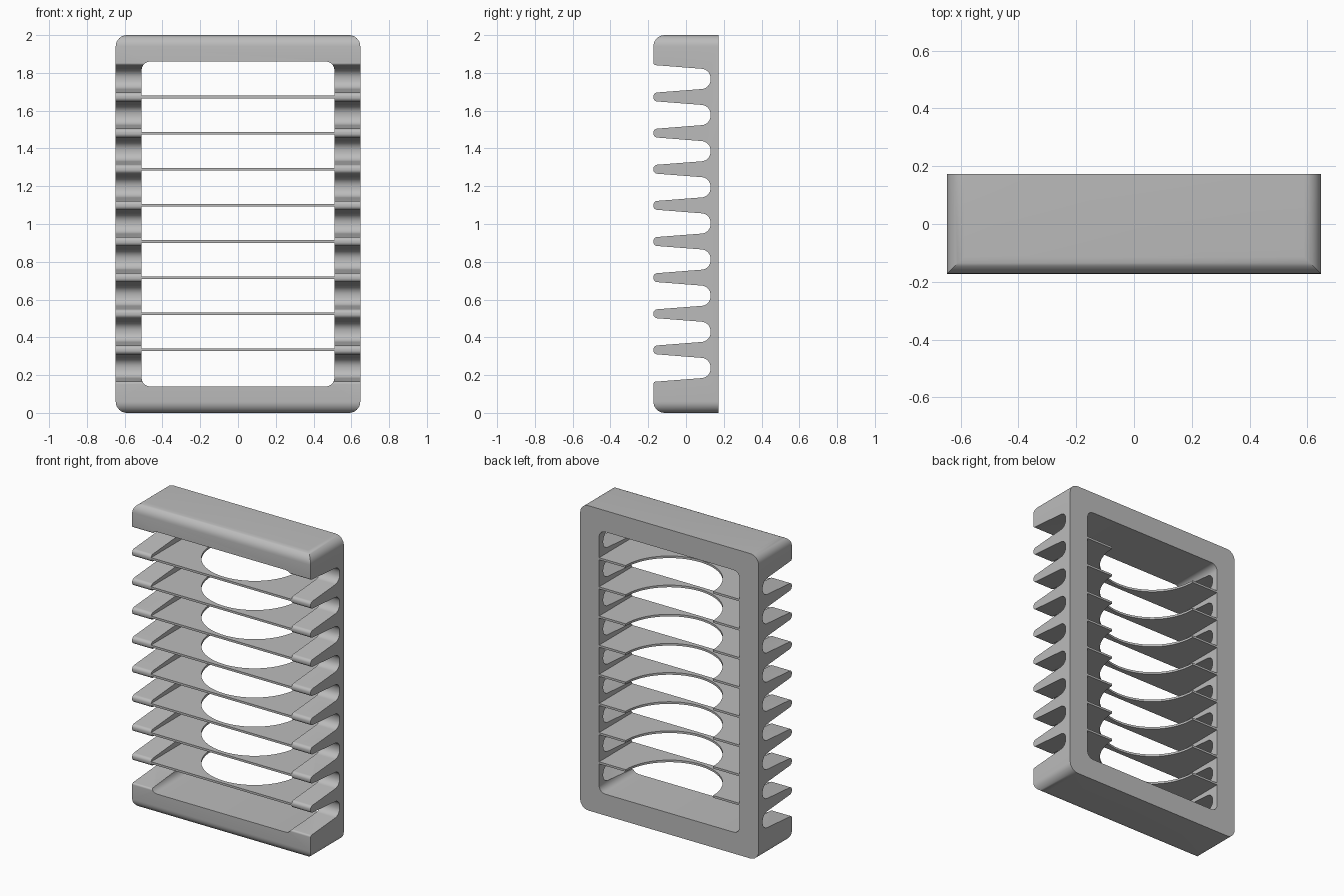
import bpy, bmesh, math
from mathutils import Vector

if "Cube" in bpy.data.objects:
    bpy.data.objects.remove(bpy.data.objects["Cube"], do_unlink=True)

HALF_W, DEPTH, HEIGHT = 0.6475, 0.1725, 2.0
OPEN_W, OPEN_Z = 0.51, 0.14
PITCH, SLOTS = 0.1913, 9
MID = 1.003

grey = bpy.data.materials.new("plain grey")
grey.use_nodes = True
grey.diffuse_color = (0.5, 0.5, 0.5, 1)
grey.node_tree.nodes["Principled BSDF"].inputs["Base Color"].default_value = (0.5, 0.5, 0.5, 1)


def fillet(corners, steps=8):
    """Round each (u, v, radius) corner of a closed outline."""
    out = []
    for i, (u, v, r) in enumerate(corners):
        p = Vector((u, v))
        if r == 0:
            out.append(p)
            continue
        a = (Vector(corners[i - 1][:2]) - p).normalized()
        b = (Vector(corners[(i + 1) % len(corners)][:2]) - p).normalized()
        half = a.angle(b) / 2
        centre = p + (a + b).normalized() * r / math.sin(half)
        start = p + a * r / math.tan(half) - centre
        end = p + b * r / math.tan(half) - centre
        sweep = math.pi - 2 * half
        for k in range(steps + 1):
            t = k / steps
            w = (start * math.sin((1 - t) * sweep) + end * math.sin(t * sweep)) / math.sin(sweep)
            out.append(centre + w)
    return out


def prism(name, outline, axis, lo, hi):
    """Extrude a flat outline along x, y or z."""
    bm = bmesh.new()
    verts = []
    for p in outline:
        co = list(p)
        co.insert(axis, lo)
        verts.append(bm.verts.new(co))
    face = bm.faces.new(verts)
    made = bmesh.ops.extrude_face_region(bm, geom=[face])["geom"]
    shift = Vector([hi - lo if i == axis else 0 for i in range(3)])
    bmesh.ops.translate(bm, vec=shift, verts=[g for g in made if isinstance(g, bmesh.types.BMVert)])
    bmesh.ops.recalc_face_normals(bm, faces=bm.faces)
    mesh = bpy.data.meshes.new(name)
    bm.to_mesh(mesh)
    bm.free()
    mesh.materials.append(grey)
    obj = bpy.data.objects.new(name, mesh)
    bpy.context.collection.objects.link(obj)
    return obj


def rounded_rect(w, z0, z1, r):
    return fillet([(-w, z0, r), (w, z0, r), (w, z1, r), (-w, z1, r)])


def cut(obj, cutter, operation):
    mod = obj.modifiers.new(operation.lower(), "BOOLEAN")
    mod.operation, mod.object, mod.solver = operation, cutter, "EXACT"
    cutter.hide_render = True
    cutter.hide_set(True)


def smooth(obj):
    bpy.ops.object.select_all(action="DESELECT")
    obj.select_set(True)
    bpy.context.view_layer.objects.active = obj
    bpy.ops.object.shade_smooth_by_angle(angle=math.radians(30))


# Comb-shaped side profile: tapered slots open to the front
comb = [(DEPTH, HEIGHT, 0), (DEPTH, 0, 0), (-DEPTH, 0, 0.06)]
for i in range(SLOTS):
    c = MID + (i - (SLOTS - 1) / 2) * PITCH
    low_r = 0.012 if i == 0 else 0.021
    high_r = 0.012 if i == SLOTS - 1 else 0.021
    comb += [(-DEPTH, c - 0.0735, low_r), (0.13, c - 0.05, 0.05),
             (0.13, c + 0.05, 0.05), (-DEPTH, c + 0.0735, high_r)]
comb.append((-DEPTH, HEIGHT, 0.06))
frame = prism("slotted_frame", fillet(comb), 0, -HALF_W, HALF_W)

# Rounded outer corners and the central opening
outer = prism("outer_shape_cutter", rounded_rect(HALF_W, 0, HEIGHT, 0.06), 1, -0.3, 0.3)
opening = prism("opening_cutter", rounded_rect(OPEN_W, OPEN_Z, HEIGHT - OPEN_Z, 0.045), 1, -0.3, 0.3)
cut(frame, outer, "INTERSECT")
cut(frame, opening, "DIFFERENCE")

# Bake the cuts and drop the cutters
bpy.context.view_layer.update()
baked = bpy.data.meshes.new_from_object(frame.evaluated_get(bpy.context.evaluated_depsgraph_get()))
frame.modifiers.clear()
frame.data = baked
for helper in (outer, opening):
    bpy.data.objects.remove(helper, do_unlink=True)
smooth(frame)

# Thin shelves with a half-round notch in the back edge
RADIUS, ARC = 0.317, 48
notch = [(RADIUS * math.cos(math.pi * k / ARC), DEPTH - RADIUS * math.sin(math.pi * k / ARC))
         for k in range(ARC + 1)]
shelf = [(-OPEN_W, DEPTH), (-OPEN_W, -DEPTH), (OPEN_W, -DEPTH), (OPEN_W, DEPTH)] + notch
for i in range(SLOTS - 1):
    z = MID + (i - (SLOTS - 2) / 2) * PITCH
    smooth(prism(f"shelf_{i + 1}", shelf, 2, z - 0.007, z + 0.007))
